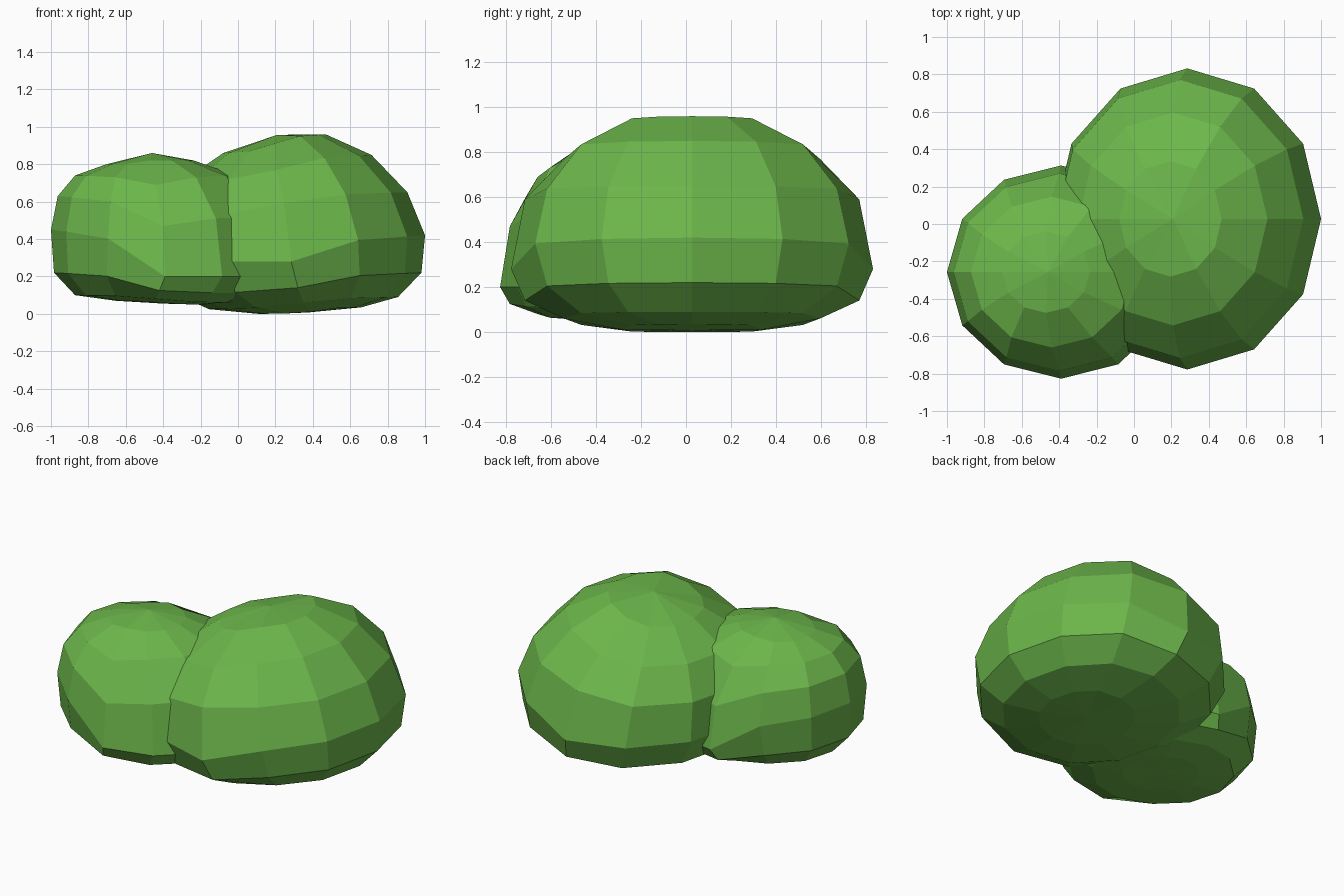
import bpy, bmesh, math

if "Cube" in bpy.data.objects:
    bpy.data.objects.remove(bpy.data.objects["Cube"])

leaf = bpy.data.materials.new("leaf green")
leaf.diffuse_color = (0.15, 0.47, 0.07, 1)
leaf.use_nodes = True
leaf.node_tree.nodes["Principled BSDF"].inputs["Base Color"].default_value = leaf.diffuse_color
SIDES = 12


def blob(name, cy, rx, ry, out, top, rings, bottom):
    """Lopsided 12-sided ball. Each ring: (radius, centre x, z at outer side, z at middle, z at inner side)."""
    bm = bmesh.new()
    loops = []
    for r, cx, z_out, z_mid, z_in in rings:
        loop = []
        for i in range(SIDES):
            a = 2 * math.pi * i / SIDES
            c = math.cos(a)
            side = z_out if c > 0 else z_in
            z = z_mid + (side - z_mid) * min(1, abs(c) ** 0.3)
            loop.append(bm.verts.new((cx + out * c * rx * r, cy + math.sin(a) * ry * r, z)))
        loops.append(loop)
    v_top = bm.verts.new((top[0], cy, top[1]))
    v_bot = bm.verts.new((bottom[0], cy, bottom[1]))
    for i in range(SIDES):
        j = (i + 1) % SIDES
        bm.faces.new((v_top, loops[0][i], loops[0][j]))
        bm.faces.new((v_bot, loops[-1][j], loops[-1][i]))
        for a, b in zip(loops, loops[1:]):
            bm.faces.new((a[i], b[i], b[j], a[j]))
    bmesh.ops.recalc_face_normals(bm, faces=bm.faces)
    me = bpy.data.meshes.new(name)
    bm.to_mesh(me)
    bm.free()
    me.materials.append(leaf)
    bpy.context.collection.objects.link(bpy.data.objects.new(name, me))


# large clump on the right
blob("large_bush", 0.027, 0.715, 0.805, 1, (0.21, 0.957), [
    (0.383, 0.195, 0.960, 0.91, 0.86),
    (0.707, 0.208, 0.850, 0.77, 0.71),
    (0.924, 0.245, 0.650, 0.59, 0.52),
    (1.000, 0.285, 0.420, 0.28, 0.28),
    (0.924, 0.320, 0.220, 0.14, 0.11),
    (0.707, 0.350, 0.090, 0.06, 0.025),
    (0.383, 0.385, 0.035, 0.01, 0.0),
], (0.38, 0.008))

# small clump on the left, leaning the other way
blob("small_bush", -0.257, 0.61, 0.57, -1, (-0.46, 0.86), [
    (0.383, -0.47, 0.80, 0.82, 0.82),
    (0.707, -0.44, 0.74, 0.69, 0.74),
    (0.924, -0.40, 0.63, 0.47, 0.52),
    (1.000, -0.39, 0.45, 0.20, 0.20),
    (0.924, -0.42, 0.22, 0.125, 0.11),
    (0.707, -0.44, 0.10, 0.08, 0.06),
    (0.383, -0.42, 0.07, 0.06, 0.05),
], (-0.40, 0.055))
